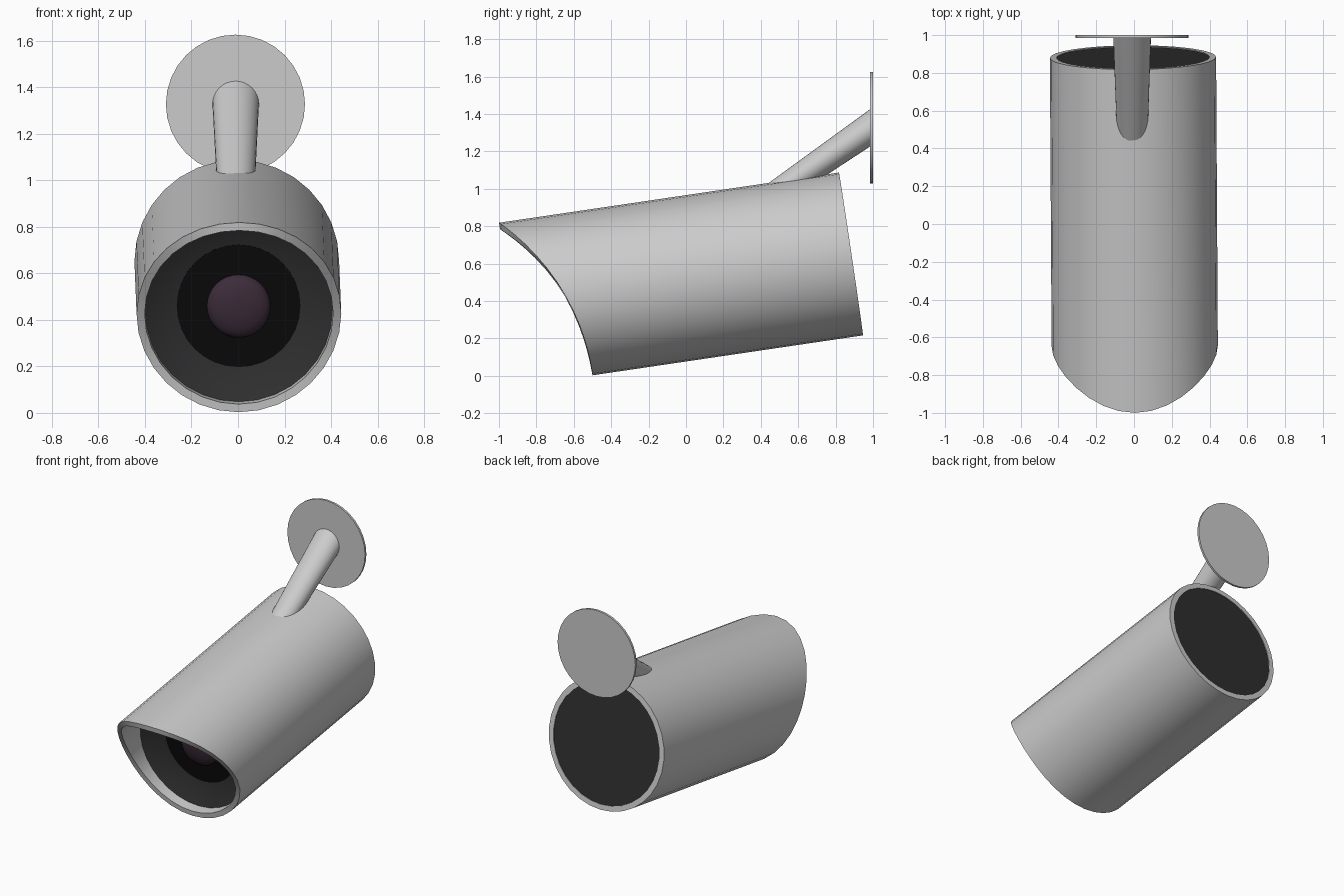
import bpy, bmesh, math
from mathutils import Matrix, Vector

if "Cube" in bpy.data.objects:
    bpy.data.objects.remove(bpy.data.objects["Cube"])

N = 32
R_OUT, R_IN = 0.44, 0.405
TILT, YAW = math.radians(8.4), 0.006
# local frame of the tilted tube: +y runs along the axis, origin at the front of the bottom edge
FRAME = (Matrix.Rotation(YAW, 4, 'Z')
         @ Matrix.Translation((0, -0.5 - 0.44 * math.sin(TILT), 0.003 + 0.44 * math.cos(TILT)))
         @ Matrix.Rotation(TILT, 4, 'X'))


def mat(name, col):
    m = bpy.data.materials.new(name)
    m.diffuse_color = (*col, 1)
    m.use_nodes = True
    m.node_tree.nodes["Principled BSDF"].inputs["Base Color"].default_value = m.diffuse_color
    return m


def ring(r, y, cx=0, cz=0):
    """Circle of points facing y; y may be a function of the height z."""
    pts = []
    for i in range(N):
        a = 2 * math.pi * i / N
        x, z = r * math.sin(a), r * math.cos(a)
        pts.append(Vector((cx + x, y(math.cos(a)) if callable(y) else y, cz + z)))
    return pts


def loft(name, rings, frame=None, material=None, closed=False):
    """Skin a sequence of rings; cap the ends, or join last to first when closed."""
    bm = bmesh.new()
    loops = [[bm.verts.new(p) for p in r] for r in rings]
    pairs = list(zip(loops, loops[1:]))
    if closed:
        pairs.append((loops[-1], loops[0]))
    else:
        bm.faces.new(loops[0])
        bm.faces.new(loops[-1])
    for a, b in pairs:
        for i in range(N):
            j = (i + 1) % N
            bm.faces.new((a[i], a[j], b[j], b[i]))
    bmesh.ops.recalc_face_normals(bm, faces=bm.faces)
    me = bpy.data.meshes.new(name)
    bm.to_mesh(me)
    bm.free()
    ob = bpy.data.objects.new(name, me)
    bpy.context.collection.objects.link(ob)
    if frame:
        ob.matrix_world = frame
    if material:
        me.materials.append(material)
    bpy.ops.object.select_all(action='DESELECT')
    ob.select_set(True)
    bpy.context.view_layer.objects.active = ob
    bpy.ops.object.shade_smooth_by_angle(angle=math.radians(30))
    return ob


dark = mat("dark_grey", (0.028, 0.028, 0.028))
black = mat("black", (0.003, 0.003, 0.003))
purple = mat("lens_purple", (0.045, 0.025, 0.042))

BACK = 1.462


# housing: tube with a curved hood at the front
def hood(c):
    h = R_OUT * (1 + c)
    return math.sqrt(1.22 ** 2 - h * h) - 1.22


loft("housing", [ring(R_OUT, hood), ring(R_OUT, BACK), ring(R_IN, BACK), ring(R_IN, hood)],
     FRAME, closed=True)

# inner body with a funnel towards the lens
loft("inner_body", [ring(0.265, 0.15), ring(R_IN, 0.07), ring(R_IN, BACK - 0.004)], FRAME, dark)
loft("lens_surround", [ring(0.266, 0.147), ring(0.266, 0.2)], FRAME, black)

# domed lens
dome = [ring(0.136 * math.sin(t), 0.14 - 0.05 * math.cos(t))
        for t in (math.pi / 2 * k / 6 for k in range(1, 7))]
loft("lens", dome + [ring(0.136, 0.16)], FRAME, purple)

# wall mount
loft("mount_arm", [ring(0.08, 0.44, -0.009, 0.95), ring(0.1, 0.99, -0.01, 1.33)])
loft("wall_plate", [ring(0.299, 0.985, -0.011, 1.327), ring(0.299, 1.0, -0.011, 1.327)])
